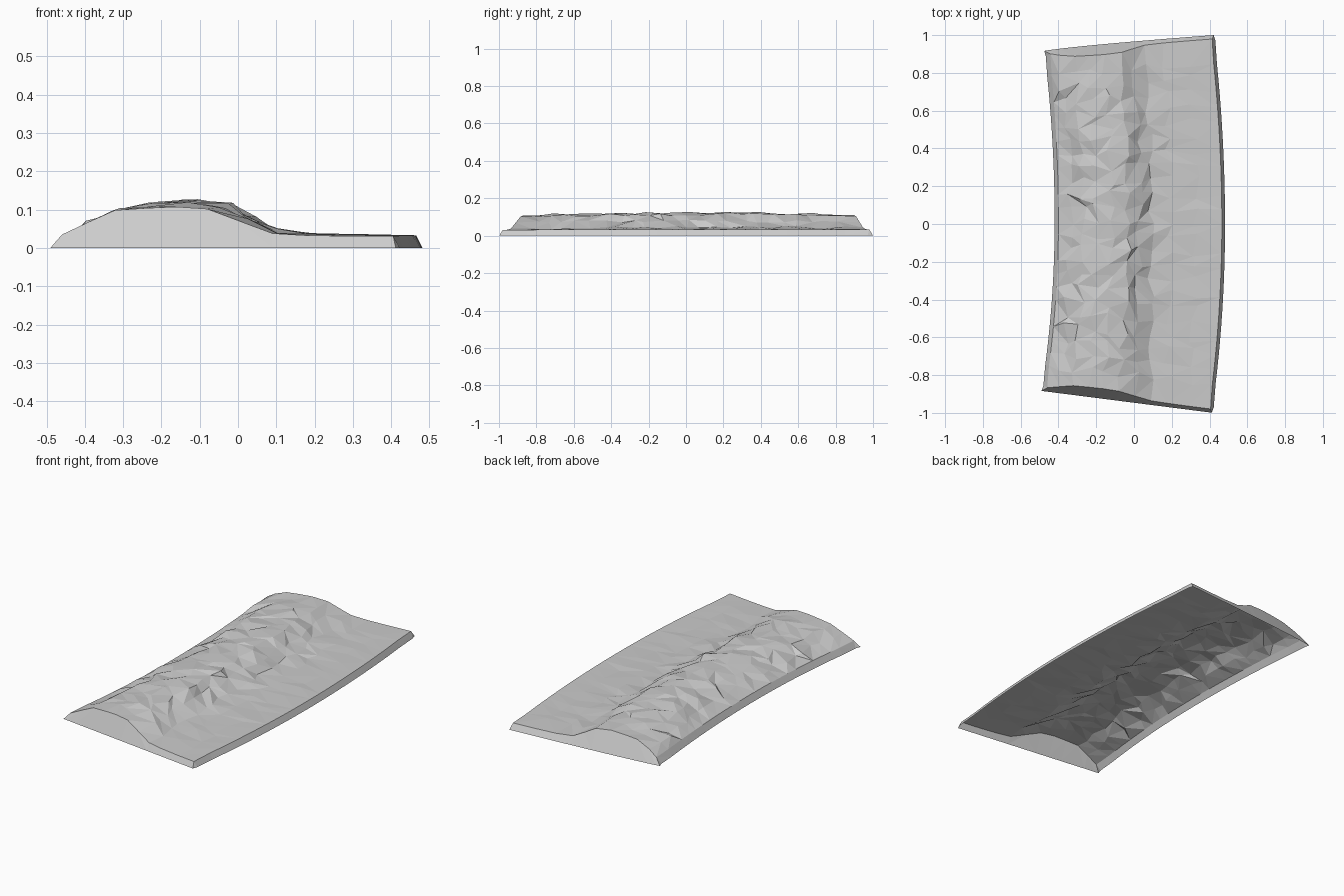
import bpy
import bmesh
import random

random.seed(4)

# Remove the default cube
cube = bpy.data.objects.get("Cube")
if cube:
    bpy.data.objects.remove(cube, do_unlink=True)

# Cross-sections of the bank, each point (x, z) from the steep side to the low side
MIDDLE = [(-.42, 0), (-.40, .035), (-.34, .068), (-.27, .1), (-.2, .114), (-.12, .122), (-.03, .113),
          (.03, .078), (.09, .046), (.19, .036), (.33, .033), (.465, .033), (.482, 0)]
FRONT = [(-.49, 0), (-.47, .035), (-.4, .067), (-.33, .098), (-.25, .1), (-.17, .102), (-.09, .098),
         (.0, .067), (.09, .035), (.17, .032), (.28, .03), (.395, .03), (.412, 0)]
BACK = [(-.475, 0), (-.45, .035), (-.4, .066), (-.32, .098), (-.24, .104), (-.16, .108), (-.07, .1),
        (-.01, .07), (.05, .042), (.15, .035), (.28, .034), (.405, .034), (.422, 0)]
ROWS = 26
LAST = len(MIDDLE) - 1


def mix(a, b, f):
    return a + (b - a) * f


def section_point(col, t):
    """Blend the cross-sections along the bank, t from -1 (front) to 1 (back)."""
    end = FRONT if t < 0 else BACK
    (mx, mz), (ex, ez) = MIDDLE[col], end[col]
    return mix(mx, ex, t * t), mix(mz, ez, t ** 4)


def end_y(x, t):
    """Slanted front and back end lines, mixed by position along the bank."""
    f = (x + .48) / .9
    return mix(mix(-.885, -1, f), mix(.915, 1, f ** .8 if f > 0 else 0), (t + 1) / 2)


def row_point(col, row):
    foot = row in (0, ROWS)
    t = -1 + 2 * row / ROWS
    x, z = section_point(col, t)
    y = end_y(x, t)
    if foot:
        return x, y, 0
    # Rows beside the ends lean in with height
    if row in (1, ROWS - 1):
        side = -1 if row == 1 else 1
        y = end_y(x, side) - side * (z * .45 + .005)
        if col in (0, LAST):
            y = end_y(x, side) - side * .03
    # Uneven ground inside the border
    elif 1 < col < LAST - 1:
        hump = col < 9
        x += random.uniform(-.022, .022)
        y += random.uniform(-.026, .026)
        z += random.uniform(-.007, .006) if hump else random.uniform(-.002, .003)
    return x, y, z


# Bank shell, open underneath
bm = bmesh.new()
grid = [[bm.verts.new(row_point(c, r)) for c in range(LAST + 1)] for r in range(ROWS + 1)]
for r in range(ROWS):
    for c in range(LAST):
        a, b = grid[r][c], grid[r][c + 1]
        d, e = grid[r + 1][c], grid[r + 1][c + 1]
        if random.random() < .5:
            tris = ((a, b, e), (a, e, d))
        else:
            tris = ((a, b, d), (b, e, d))
        for tri in tris:
            bm.faces.new(tri)

mesh = bpy.data.meshes.new("earth_bank")
bm.to_mesh(mesh)
bm.free()
bank = bpy.data.objects.new("earth_bank", mesh)
bpy.context.collection.objects.link(bank)

# Plain grey stone colour
grey = bpy.data.materials.new("plain_grey")
grey.use_nodes = True
colour = (.6, .6, .6, 1)
grey.diffuse_color = colour
grey.node_tree.nodes["Principled BSDF"].inputs["Base Color"].default_value = colour
mesh.materials.append(grey)
